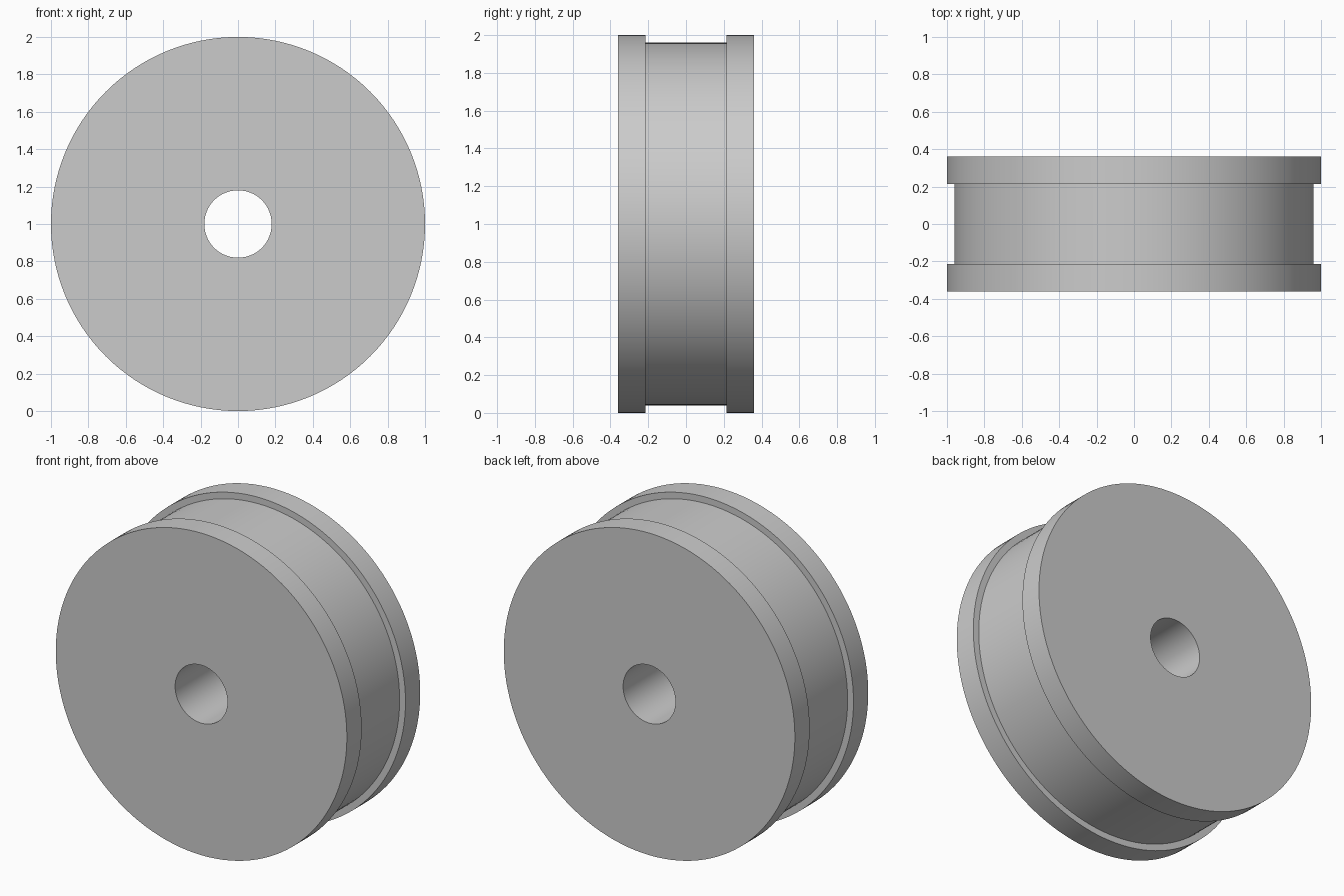
import bpy
import bmesh
import math
from mathutils import Vector

cube = bpy.data.objects.get("Cube")
if cube:
    bpy.data.objects.remove(cube, do_unlink=True)

SEGMENTS = 128
RIM, GROOVE, BORE = 1.0, 0.96, 0.18
HALF_WIDTH, HALF_GROOVE = 0.36, 0.215

# Plain grey material
grey = bpy.data.materials.new("light_grey")
grey.use_nodes = True
colour = (0.6, 0.6, 0.6, 1.0)
grey.diffuse_color = colour
grey.node_tree.nodes["Principled BSDF"].inputs["Base Color"].default_value = colour

# Closed cross-section (radius, y): bore, flanges and recessed tread
half = [(BORE, HALF_WIDTH), (RIM, HALF_WIDTH), (RIM, HALF_GROOVE), (GROOVE, HALF_GROOVE)]
profile = half + [(r, -y) for r, y in reversed(half)]

# Revolve the cross-section around the axle
bm = bmesh.new()
verts = [bm.verts.new((r, y, 0)) for r, y in profile]
edges = [bm.edges.new((verts[i - 1], verts[i])) for i in range(len(verts))]
bmesh.ops.spin(bm, geom=verts + edges, cent=(0, 0, 0), axis=(0, 1, 0),
               angle=math.tau, steps=SEGMENTS, use_duplicate=False)
bmesh.ops.remove_doubles(bm, verts=bm.verts, dist=0.0005)
bmesh.ops.recalc_face_normals(bm, faces=bm.faces)
bmesh.ops.translate(bm, verts=bm.verts, vec=Vector((0, 0, RIM)))

mesh = bpy.data.meshes.new("grooved_wheel")
bm.to_mesh(mesh)
bm.free()
mesh.materials.append(grey)
wheel = bpy.data.objects.new("grooved_wheel", mesh)
bpy.context.collection.objects.link(wheel)

# Smooth round surfaces with crisp edges
bpy.ops.object.select_all(action="DESELECT")
wheel.select_set(True)
bpy.context.view_layer.objects.active = wheel
bpy.ops.object.shade_smooth_by_angle(angle=math.radians(30))
